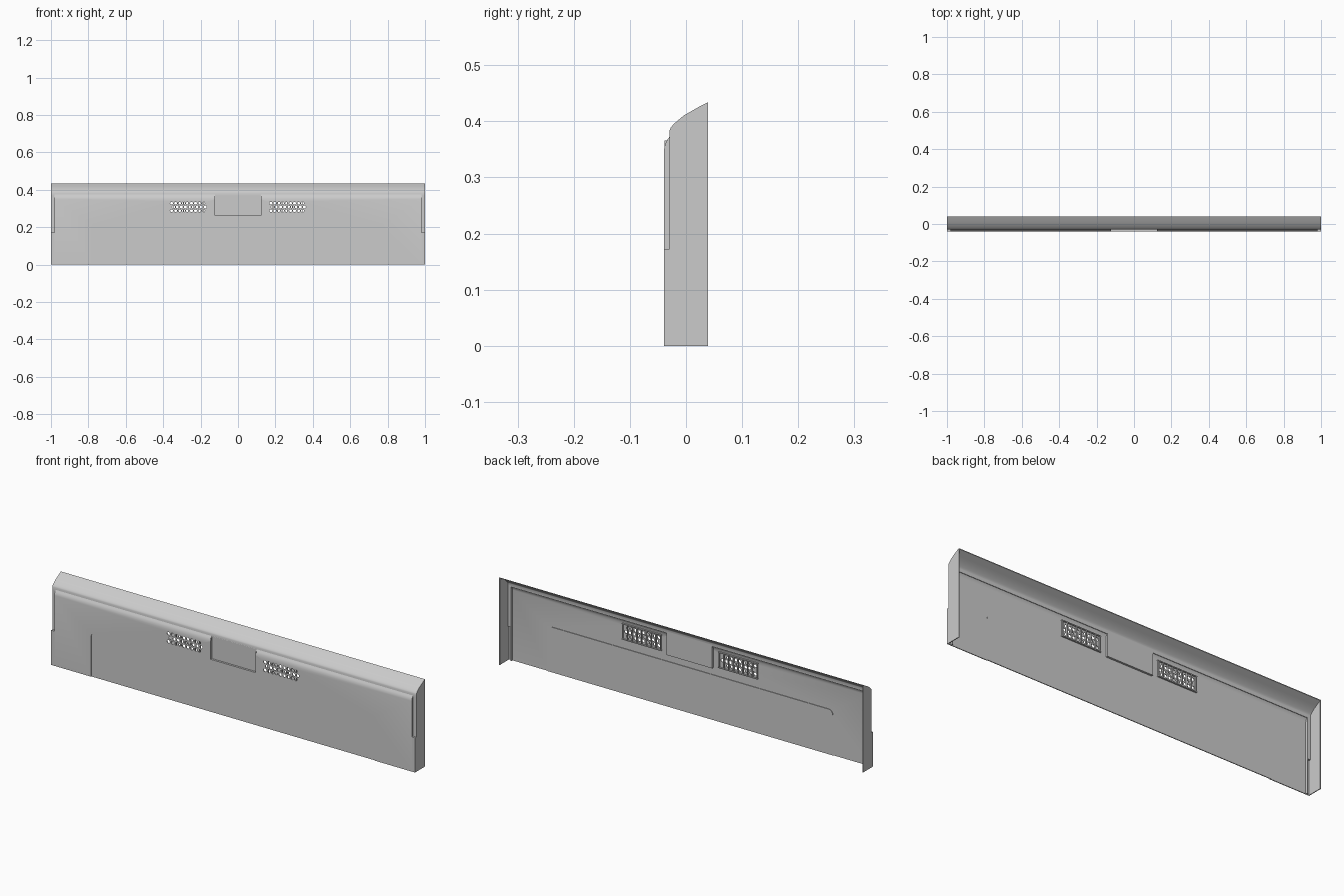
import bpy, bmesh, math
from mathutils import Vector

if "Cube" in bpy.data.objects:
    bpy.data.objects.remove(bpy.data.objects["Cube"])

F, L, B, T = -0.039, -0.029, 0.039, 0.004   # front, ledge, back, sheet thickness
STEP = 0.982                                # where the corner step starts


def finish(name, bm, smooth=False):
    bmesh.ops.recalc_face_normals(bm, faces=bm.faces[:])
    me = bpy.data.meshes.new(name)
    bm.to_mesh(me)
    bm.free()
    ob = bpy.data.objects.new(name, me)
    bpy.context.collection.objects.link(ob)
    if smooth:
        bpy.ops.object.select_all(action='DESELECT')
        ob.select_set(True)
        bpy.context.view_layer.objects.active = ob
        bpy.ops.object.shade_smooth_by_angle(angle=math.radians(35))
    return ob


def add_prism(bm, pts, axis, a, b):
    """Extrude a 2D outline: axis 'x' uses (y, z), axis 'y' uses (x, z)."""
    def place(p, d):
        return (d, p[0], p[1]) if axis == 'x' else (p[0], d, p[1])
    lo = [bm.verts.new(place(p, a)) for p in pts]
    hi = [bm.verts.new(place(p, b)) for p in pts]
    bm.faces.new(lo)
    bm.faces.new(hi[::-1])
    for i in range(len(pts)):
        j = (i + 1) % len(pts)
        bm.faces.new((lo[i], lo[j], hi[j], hi[i]))


def prism(name, pts, axis, a, b, smooth=False):
    bm = bmesh.new()
    add_prism(bm, pts, axis, a, b)
    return finish(name, bm, smooth)


def add_box(bm, x0, x1, y0, y1, z0, z1):
    add_prism(bm, [(x0, z0), (x1, z0), (x1, z1), (x0, z1)], 'y', y0, y1)


def box_group(name, boxes):
    bm = bmesh.new()
    for b in boxes:
        add_box(bm, *b)
    return finish(name, bm)


def sheet(path):
    """Closed outline of a thin sheet lying behind an open (y, z) path."""
    inner = []
    for i, p in enumerate(path):
        d = Vector(path[min(i + 1, len(path) - 1)]) - Vector(path[max(i - 1, 0)])
        d.normalize()
        inner.append((min(p[0] + d.y * T, B), p[1] - d.x * T))
    return path + inner[::-1]


def arch(w, top, r, bottom):
    """Panel outline with two rounded top corners."""
    pts = [(-w, bottom), (w, bottom)]
    for cx, start in ((w - r, 0), (-w + r, 90)):
        for k in range(7):
            a = math.radians(start + k * 15)
            pts.append((cx + r * math.cos(a), top - r + r * math.sin(a)))
    return pts


def cut(ob, cutter):
    cutter.hide_render = True
    m = ob.modifiers.new("cut", 'BOOLEAN')
    m.operation, m.solver, m.object = 'DIFFERENCE', 'EXACT', cutter
    bpy.context.view_layer.objects.active = ob
    bpy.ops.object.modifier_apply(modifier=m.name)
    bpy.data.objects.remove(cutter)


# Side profiles: front skin and curved hood
front_path = [(F, 0), (F, 0.35), (F + .0015, 0.358), (F + .005, 0.366),
              (F + .0085, 0.371), (L, 0.374)]
hood_path = [(L, 0.368), (L, 0.384), (L + .002, 0.389), (L + .007, 0.395),
             (L + .015, 0.402), (L + .026, 0.411), (L + .04, 0.419),
             (L + .054, 0.427), (B, 0.434)]
front = prism("front_panel", sheet(front_path), 'x', -STEP, STEP, True)
prism("curved_hood", sheet(hood_path), 'x', -1, 1, True)

# Recessed lower panel
cut(front, prism("panel_cutter", arch(0.78, 0.22, 0.022, -0.05), 'y', -0.1, 0))
prism("lower_panel", arch(0.784, 0.224, 0.024, 0), 'y', F + .003, F + .007, True)

# Handle pocket, pushed in to the ledge depth
cut(front, box_group("pocket_cutter", [(-.123, .123, -.1, 0, .262, .3735)]))
box_group("handle_pocket", [
    (-.126, .126, L, L + T, .259, .376),
    (-.126, -.123, F + .001, L + T, .259, .366),
    (.123, .126, F + .001, L + T, .259, .366),
    (-.126, .126, F + .001, L + T, .259, .262)])

# Perforated vents with slatted frames behind
bm = bmesh.new()
for s in (-1, 1):
    for row in range(3):
        for col in range(9):
            cx = s * 0.265 + (col - 4) * 0.0212 + (0.005 if row == 1 else -0.005)
            cz = 0.288 + row * 0.02
            add_prism(bm, [(cx + .008 * math.cos(k * math.pi / 5),
                            cz + .008 * math.sin(k * math.pi / 5)) for k in range(10)],
                      'y', -0.1, 0)
cut(front, finish("hole_cutter", bm))
for side, s in (("left", -1), ("right", 1)):
    c, y0, y1 = s * 0.265, F + .003, F + .011
    bars = [(c - .108, c + .108, y0, y1, z, z + .004) for z in (.268, .344)]
    bars += [(c + (k - 4) * .026 - .002, c + (k - 4) * .026 + .002, y0, y1, .268, .348)
             for k in range(9)]
    box_group(side + "_vent_slats", bars)

# End walls, corner steps and lower corner tabs
wall = [(B, 0), (L, 0)] + hood_path[1:]
for side, s in (("left", -1), ("right", 1)):
    prism(side + "_end_wall", wall, 'x', s * .996, s * 1)
    prism(side + "_step_return", front_path + [(L + T, .374), (L + T, 0)], 'x',
          s * (STEP - T), s * STEP)
    xs = sorted((s * (STEP - T), s * 1))
    xo = sorted((s * .996, s * 1))
    box_group(side + "_corner_ledge", [(*xs, L, L + T, .168, .376)])
    box_group(side + "_corner_tab", [
        (*xs, F, F + T, 0, .172),
        (*xs, F, L + T, .168, .172),
        (*xo, F, L + .001, 0, .172)])
